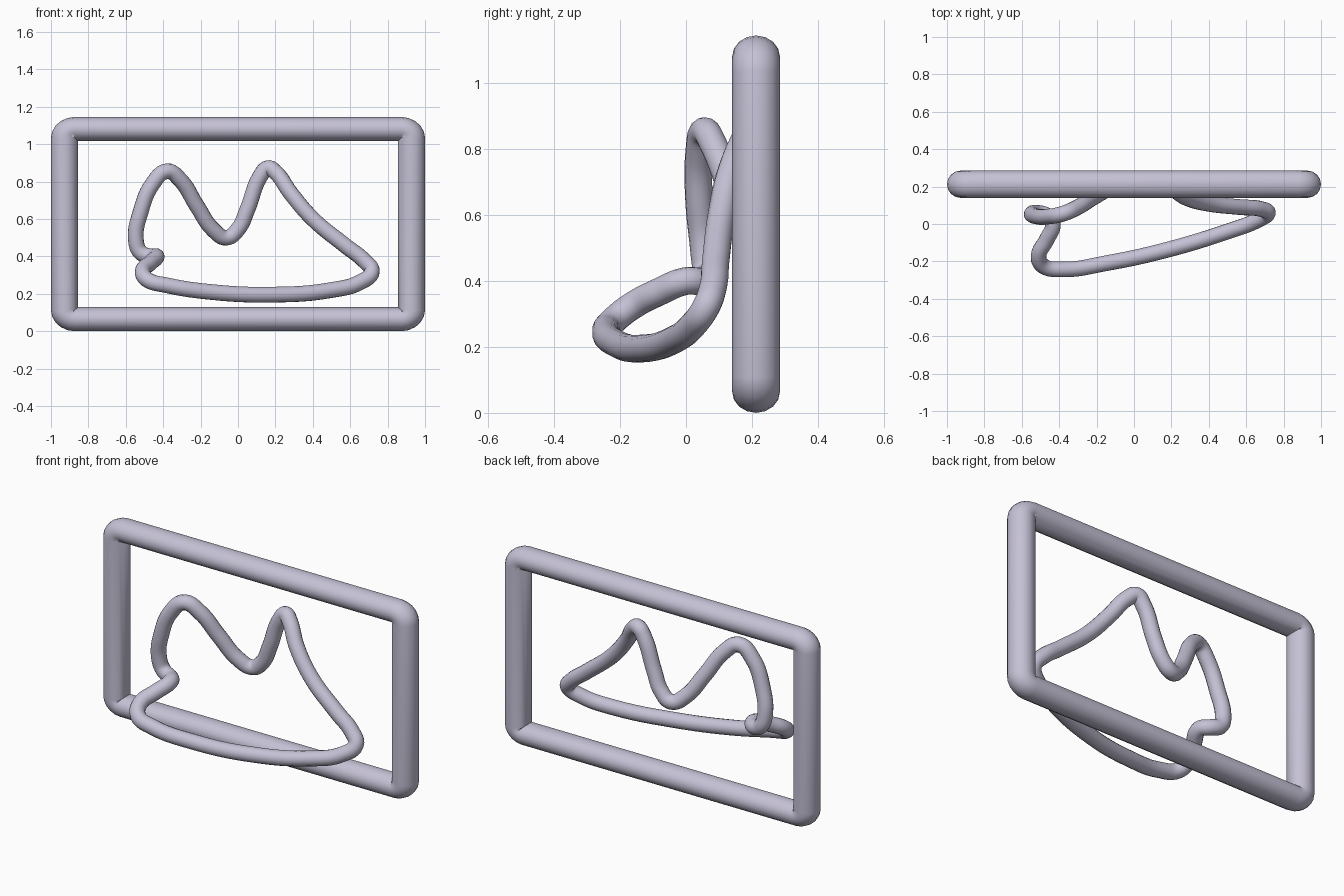
import bpy
from math import sin, cos, pi

cube = bpy.data.objects.get("Cube")
if cube:
    bpy.data.objects.remove(cube, do_unlink=True)

# One shared flat colour
lavender = bpy.data.materials.new("pale_lavender_grey")
lavender.use_nodes = True
colour = (0.56, 0.535, 0.67, 1.0)
lavender.diffuse_color = colour
lavender.node_tree.nodes["Principled BSDF"].inputs["Base Color"].default_value = colour


def closed_tube(name, points, radius, rounded, resolution):
    """Sweep a round section along a closed path and return it as a smooth mesh."""
    curve = bpy.data.curves.new(name, "CURVE")
    curve.dimensions = "3D"
    curve.bevel_depth = radius
    curve.bevel_resolution = 6
    curve.resolution_u = resolution
    spline = curve.splines.new("BEZIER")
    spline.bezier_points.add(len(points) - 1)
    for knot, point in zip(spline.bezier_points, points):
        knot.co = point
        handle = "AUTO" if rounded else "VECTOR"
        knot.handle_left_type = knot.handle_right_type = handle
    spline.use_cyclic_u = True
    curve.materials.append(lavender)
    tube = bpy.data.objects.new(name, curve)
    bpy.context.collection.objects.link(tube)
    bpy.ops.object.select_all(action="DESELECT")
    tube.select_set(True)
    bpy.context.view_layer.objects.active = tube
    bpy.ops.object.convert(target="MESH")
    tube = bpy.context.object
    bpy.ops.object.shade_smooth()
    return tube


# Rectangular frame: rounded-corner path, flattened a little in height
tube_radius = 0.0725
squash = 0.885
height = 1.145
half_x = 1 - tube_radius
half_z = height / 2 / squash - tube_radius
corner = 0.055
steps = 5
path = []
for index, (sx, sz) in enumerate([(1, 1), (-1, 1), (-1, -1), (1, -1)]):
    for step in range(steps + 1):
        angle = (index + step / steps) * pi / 2
        path.append((sx * (half_x - corner) + corner * cos(angle), 0,
                     sz * (half_z - corner) + corner * sin(angle)))
frame = closed_tube("rectangular_frame", path, tube_radius, False, 1)
frame.scale.z = squash
frame.location = (0, 0.2125, height / 2)

# Bent wire loop: two peaks at the back, a long sweep forward at the bottom
wire_path = [
    (-0.38, 0.055, 0.855), (-0.455, 0.04, 0.79), (-0.52, 0.04, 0.64),
    (-0.546, 0.055, 0.49), (-0.52, 0.06, 0.42), (-0.465, 0.045, 0.4),
    (-0.435, 0, 0.4), (-0.465, -0.08, 0.368), (-0.51, -0.17, 0.32),
    (-0.485, -0.225, 0.275), (-0.38, -0.243, 0.245), (-0.15, -0.21, 0.21),
    (0.17, -0.14, 0.195), (0.5, -0.04, 0.22), (0.66, 0.02, 0.265),
    (0.716, 0.06, 0.32), (0.68, 0.08, 0.372), (0.57, 0.09, 0.46),
    (0.4, 0.108, 0.6), (0.28, 0.14, 0.74), (0.2, 0.19, 0.85),
    (0.16, 0.21, 0.872), (0.12, 0.215, 0.83), (0.05, 0.22, 0.65),
    (0, 0.225, 0.545), (-0.06, 0.22, 0.5), (-0.13, 0.19, 0.54),
    (-0.22, 0.14, 0.67), (-0.31, 0.085, 0.81),
]
closed_tube("bent_wire_loop", wire_path, 0.042, True, 6)
